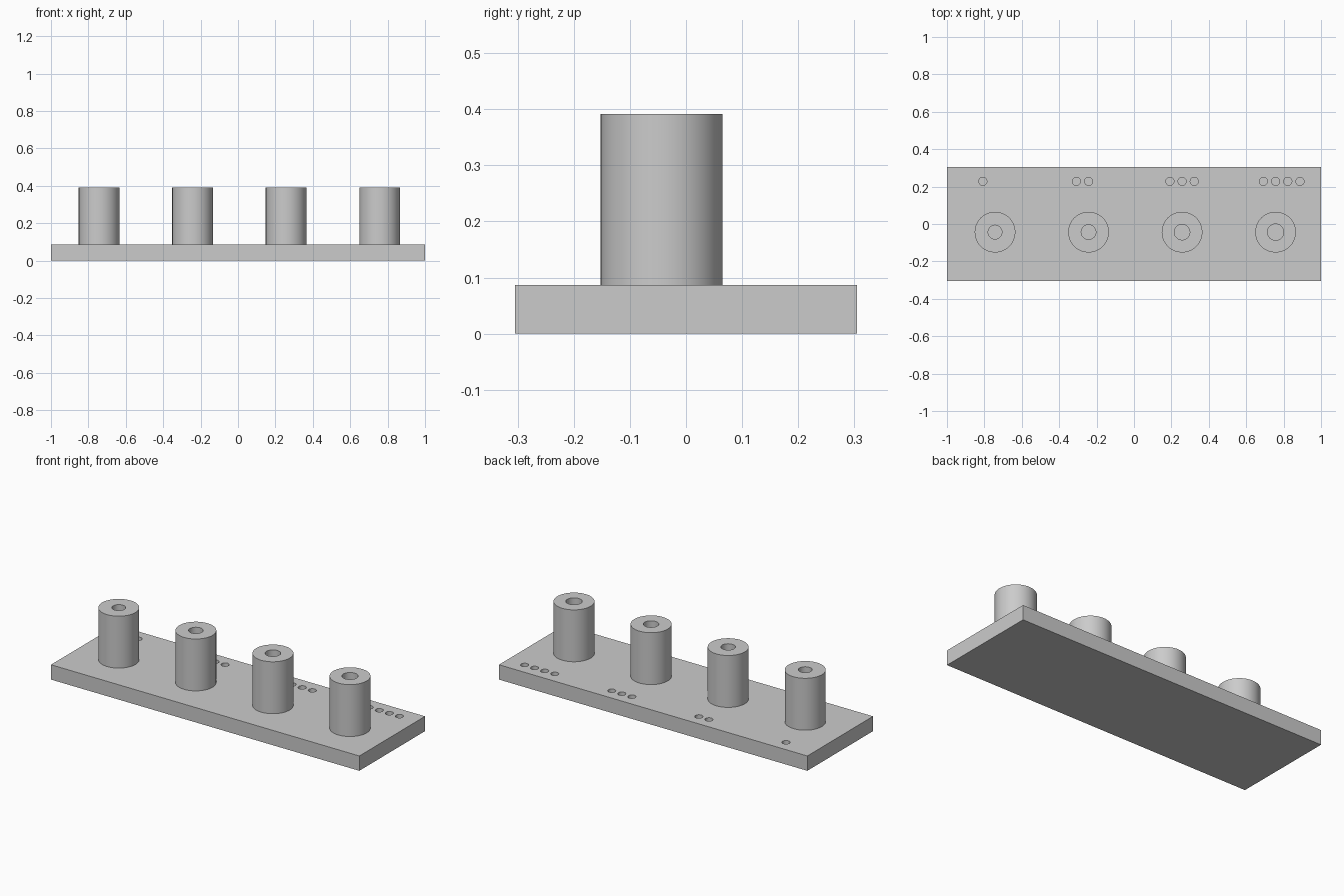
import bpy
import bmesh
import math
from mathutils import Matrix, Vector

default_cube = bpy.data.objects.get("Cube")
if default_cube:
    bpy.data.objects.remove(default_cube, do_unlink=True)

MM = 2 / 46                      # the plate is 46 units long
PLATE = Vector((46, 14, 2)) * MM
POST_RADIUS, POST_HEIGHT, POST_Y = 2.5 * MM, 7 * MM, -MM
DOT_RADIUS, DOT_DEPTH, DOT_STEP, DOT_Y = 0.5 * MM, MM, 1.5 * MM, 0.228
SEGMENTS = 64

grey = bpy.data.materials.new("plain grey")
grey.use_nodes = True
grey.diffuse_color = (0.6, 0.6, 0.6, 1)
grey.node_tree.nodes["Principled BSDF"].inputs["Base Color"].default_value = grey.diffuse_color


def make_object(name, bm):
    mesh = bpy.data.meshes.new(name)
    bmesh.ops.recalc_face_normals(bm, faces=bm.faces)
    bm.to_mesh(mesh)
    bm.free()
    mesh.materials.append(grey)
    obj = bpy.data.objects.new(name, mesh)
    bpy.context.collection.objects.link(obj)
    return obj


def smooth(obj):
    bpy.ops.object.select_all(action='DESELECT')
    obj.select_set(True)
    bpy.context.view_layer.objects.active = obj
    bpy.ops.object.shade_smooth_by_angle(angle=math.radians(30))


def make_post(name, x, bore):
    # Hollow post: closed wall section spun round the vertical axis
    bm = bmesh.new()
    section = [(bore, 0), (POST_RADIUS, 0), (POST_RADIUS, POST_HEIGHT), (bore, POST_HEIGHT)]
    verts = [bm.verts.new((r, 0, z)) for r, z in section]
    edges = [bm.edges.new((verts[i - 1], verts[i])) for i in range(len(verts))]
    bmesh.ops.spin(bm, geom=verts + edges, cent=(0, 0, 0), axis=(0, 0, 1),
                   angle=math.tau, steps=SEGMENTS, use_duplicate=False)
    bmesh.ops.remove_doubles(bm, verts=bm.verts, dist=1e-5)
    post = make_object(name, bm)
    post.location = (x, POST_Y, PLATE.z)
    smooth(post)


# Base plate
bm = bmesh.new()
bmesh.ops.create_cube(bm, size=1, matrix=Matrix.Translation((0, 0, PLATE.z / 2)) @ Matrix.Diagonal((*PLATE, 1)))
plate = make_object("base_plate", bm)

# Posts with growing bores, and a counting row of dimples behind each
cutter_bm = bmesh.new()
for i in range(4):
    x = -0.743 + i * 0.5
    make_post(f"post_{i + 1}", x, (0.85 + 0.05 * i) * MM)
    for k in range(i + 1):
        spot = Matrix.Translation((x + (k - 1) * DOT_STEP, DOT_Y, PLATE.z))
        bmesh.ops.create_cone(cutter_bm, cap_ends=True, segments=32, radius1=DOT_RADIUS,
                              radius2=DOT_RADIUS, depth=2 * DOT_DEPTH, matrix=spot)
cutter = make_object("dimple_cutter", cutter_bm)
cutter.hide_render = True

# Cut the dimples, then discard the cutter
cut = plate.modifiers.new("dimples", 'BOOLEAN')
cut.operation = 'DIFFERENCE'
cut.solver = 'EXACT'
cut.object = cutter
bpy.context.view_layer.objects.active = plate
bpy.ops.object.modifier_apply(modifier=cut.name)
bpy.data.objects.remove(cutter, do_unlink=True)
smooth(plate)
